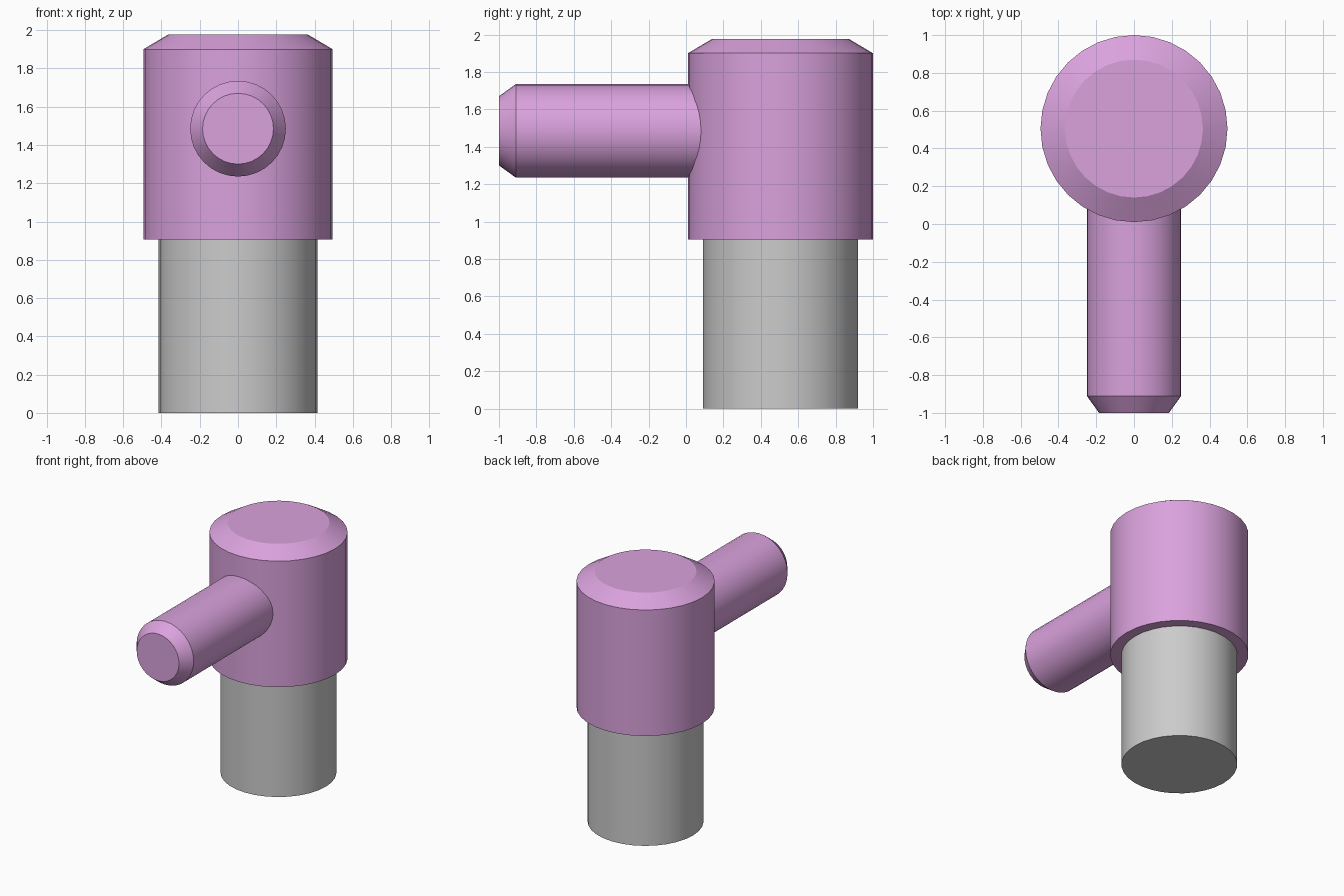
import bpy, bmesh, math
from mathutils import Matrix

if "Cube" in bpy.data.objects:
    bpy.data.objects.remove(bpy.data.objects["Cube"])

SIDES = 32

pink = bpy.data.materials.new("pink_plastic")
pink.diffuse_color = (0.70, 0.36, 0.72, 1)
pink.use_nodes = True
pink.node_tree.nodes["Principled BSDF"].inputs["Base Color"].default_value = pink.diffuse_color


def turned(name, profile, matrix, material=None):
    """Closed solid of revolution from (radius, height) pairs."""
    bm = bmesh.new()
    rings = []
    for r, h in profile:
        rings.append([bm.verts.new((r * math.cos(2 * math.pi * i / SIDES),
                                    r * math.sin(2 * math.pi * i / SIDES), h))
                      for i in range(SIDES)])
    for a, b in zip(rings, rings[1:]):
        for i in range(SIDES):
            j = (i + 1) % SIDES
            bm.faces.new((a[i], a[j], b[j], b[i]))
    bm.faces.new(rings[0][::-1])
    bm.faces.new(rings[-1])
    bm.transform(matrix)
    mesh = bpy.data.meshes.new(name)
    bm.to_mesh(mesh)
    bm.free()
    obj = bpy.data.objects.new(name, mesh)
    bpy.context.collection.objects.link(obj)
    if material:
        mesh.materials.append(material)
    bpy.ops.object.select_all(action='DESELECT')
    obj.select_set(True)
    bpy.context.view_layer.objects.active = obj
    bpy.ops.object.shade_smooth_by_angle(angle=math.radians(30))
    return obj


upright = Matrix.Translation((0, 0.505, 0))
forward = Matrix.Translation((0, 0, 1.485)) @ Matrix.Rotation(math.pi / 2, 4, 'X')

# Grey post the cap sits on
turned("post", [(0.415, 0), (0.415, 0.96)], upright)
# Wide cap with chamfered top
turned("cap", [(0.495, 0.905), (0.495, 1.9), (0.365, 1.977)], upright, pink)
# Side arm pointing forward, chamfered at its free end
turned("side_arm", [(0.25, -0.3), (0.25, 0.91), (0.185, 1.0)], forward, pink)
